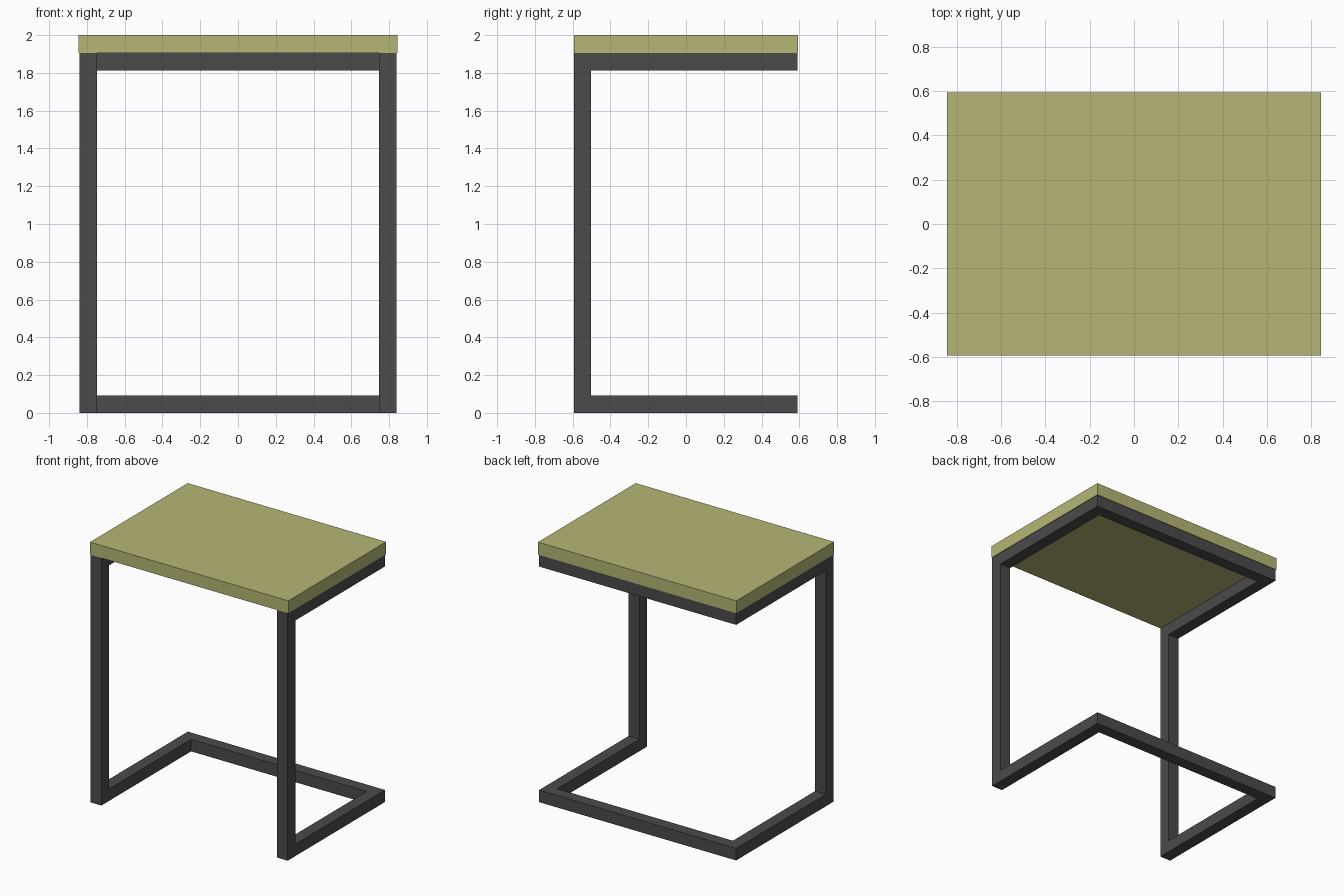
import bpy, bmesh
from mathutils import Vector

if "Cube" in bpy.data.objects:
    bpy.data.objects.remove(bpy.data.objects["Cube"])

T = 0.092  # square tube width


def material(name, color):
    m = bpy.data.materials.new(name)
    m.diffuse_color = color
    m.use_nodes = True
    m.node_tree.nodes["Principled BSDF"].inputs["Base Color"].default_value = m.diffuse_color
    return m


def finish(bm, name, mat):
    bmesh.ops.recalc_face_normals(bm, faces=bm.faces)
    me = bpy.data.meshes.new(name)
    bm.to_mesh(me)
    bm.free()
    me.materials.append(mat)
    ob = bpy.data.objects.new(name, me)
    bpy.context.collection.objects.link(ob)
    return ob


# Tube frame: one closed loop of square tube with mitred corners
h = T / 2
x, y0, y1, z0, z1 = 0.839 - h, -0.594 + h, 0.589 - h, h, 1.904 - h
path = [Vector(p) for p in (
    (-x, y0, z0), (-x, y1, z0), (x, y1, z0), (x, y0, z0),
    (x, y0, z1), (x, y1, z1), (-x, y1, z1), (-x, y0, z1))]
n = len(path)
dirs = [(path[(i + 1) % n] - path[i]).normalized() for i in range(n)]


def onto_mitre(points, i, d):
    """Slide points along d onto the mitre plane of corner i."""
    normal = dirs[i - 1] + dirs[i]
    return [p + d * ((path[i] - p).dot(normal) / d.dot(normal)) for p in points]


section = [path[0] + Vector((a * h, 0, b * h))
           for a, b in ((-1, -1), (1, -1), (1, 1), (-1, 1))]
rings = [onto_mitre(section, 0, dirs[0])]
for i in range(1, n):
    rings.append(onto_mitre(rings[-1], i, dirs[i - 1]))

bm = bmesh.new()
vr = [[bm.verts.new(p) for p in r] for r in rings]
closing = onto_mitre(rings[-1], 0, dirs[-1])
vr.append([min(vr[0], key=lambda v: (v.co - p).length) for p in closing])
for a, b in zip(vr, vr[1:]):
    for k in range(4):
        j = (k + 1) % 4
        bm.faces.new((a[k], a[j], b[j], b[k]))
finish(bm, "tube_frame", material("dark_metal", (0.07, 0.07, 0.07, 1)))

# Table top slab resting on the frame
bm = bmesh.new()
bmesh.ops.create_cube(bm, size=1)
bmesh.ops.scale(bm, vec=(1.688, 1.188, 0.096), verts=bm.verts)
bmesh.ops.translate(bm, vec=(0, 0, 1.952), verts=bm.verts)
finish(bm, "table_top", material("olive_wood", (0.47, 0.47, 0.18, 1)))
